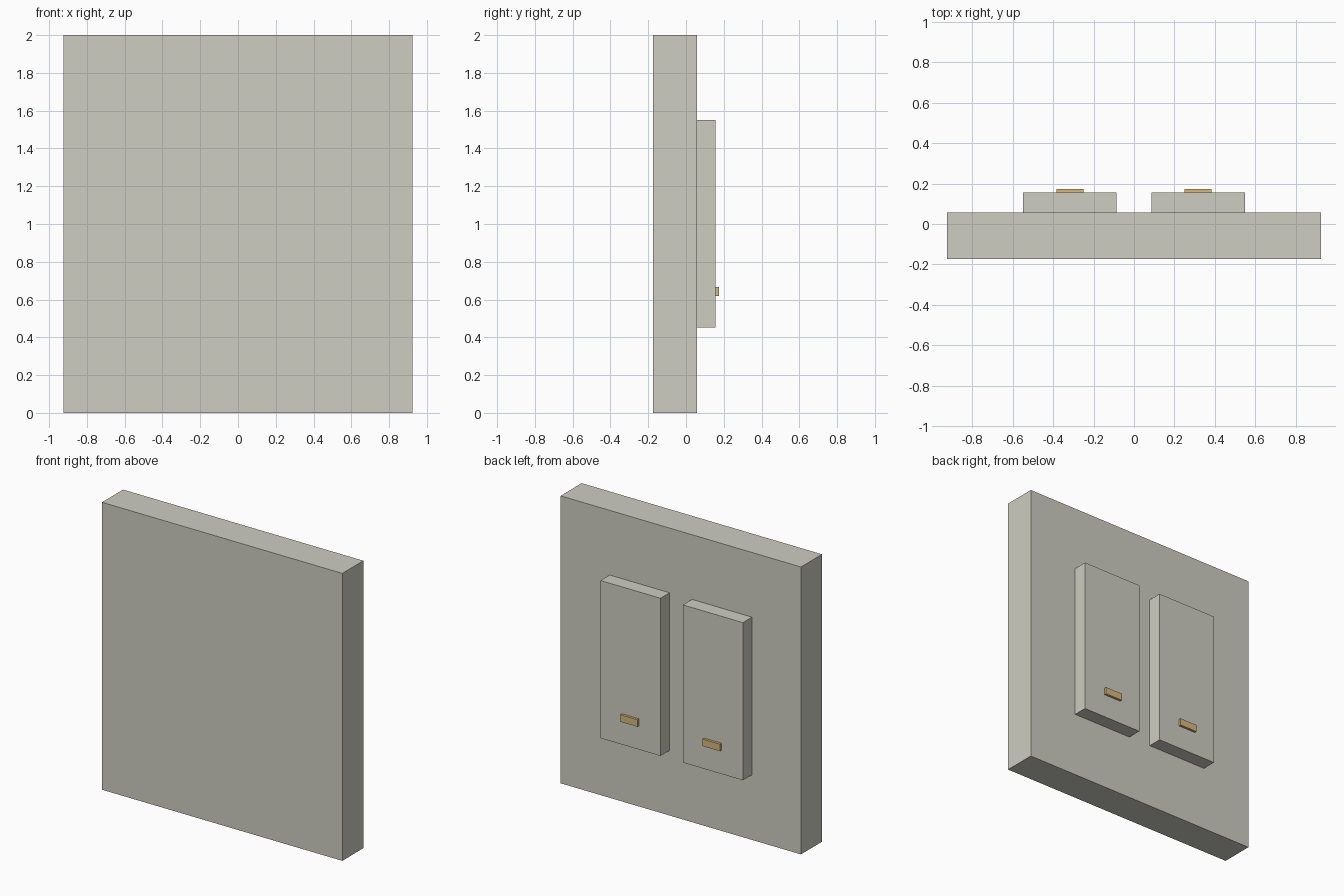
import bpy

cube = bpy.data.objects.get("Cube")
if cube:
    bpy.data.objects.remove(cube, do_unlink=True)


def material(name, rgb):
    mat = bpy.data.materials.new(name)
    mat.use_nodes = True
    colour = (*rgb, 1.0)
    mat.diffuse_color = colour
    mat.node_tree.nodes["Principled BSDF"].inputs["Base Color"].default_value = colour
    return mat


def box(name, low, high, mat):
    """Axis-aligned box between two corners."""
    centre = [(a + b) / 2 for a, b in zip(low, high)]
    bpy.ops.mesh.primitive_cube_add(size=1, location=centre)
    obj = bpy.context.object
    obj.name = name
    obj.scale = [b - a for a, b in zip(low, high)]
    bpy.ops.object.transform_apply(location=False, rotation=False, scale=True)
    obj.data.materials.append(mat)
    return obj


ivory = material("warm_grey_plastic", (0.62, 0.61, 0.54))
amber = material("amber_indicator", (0.68, 0.48, 0.20))

# Depths of the stacked layers
FRONT, PLATE_BACK, ROCKER_BACK, LIGHT_BACK = -0.174, 0.057, 0.157, 0.174

# Wall plate
box("wall_plate", (-0.925, FRONT, 0), (0.925, PLATE_BACK, 2), ivory)

# A rocker with a small indicator bar on each side
for side, sign in (("left", 1), ("right", -1)):
    x = sign * 0.317
    box(side + "_rocker", (x - 0.231, PLATE_BACK, 0.453),
        (x + 0.231, ROCKER_BACK, 1.55), ivory)
    box(side + "_indicator", (x - 0.067, ROCKER_BACK, 0.618),
        (x + 0.067, LIGHT_BACK, 0.667), amber)
